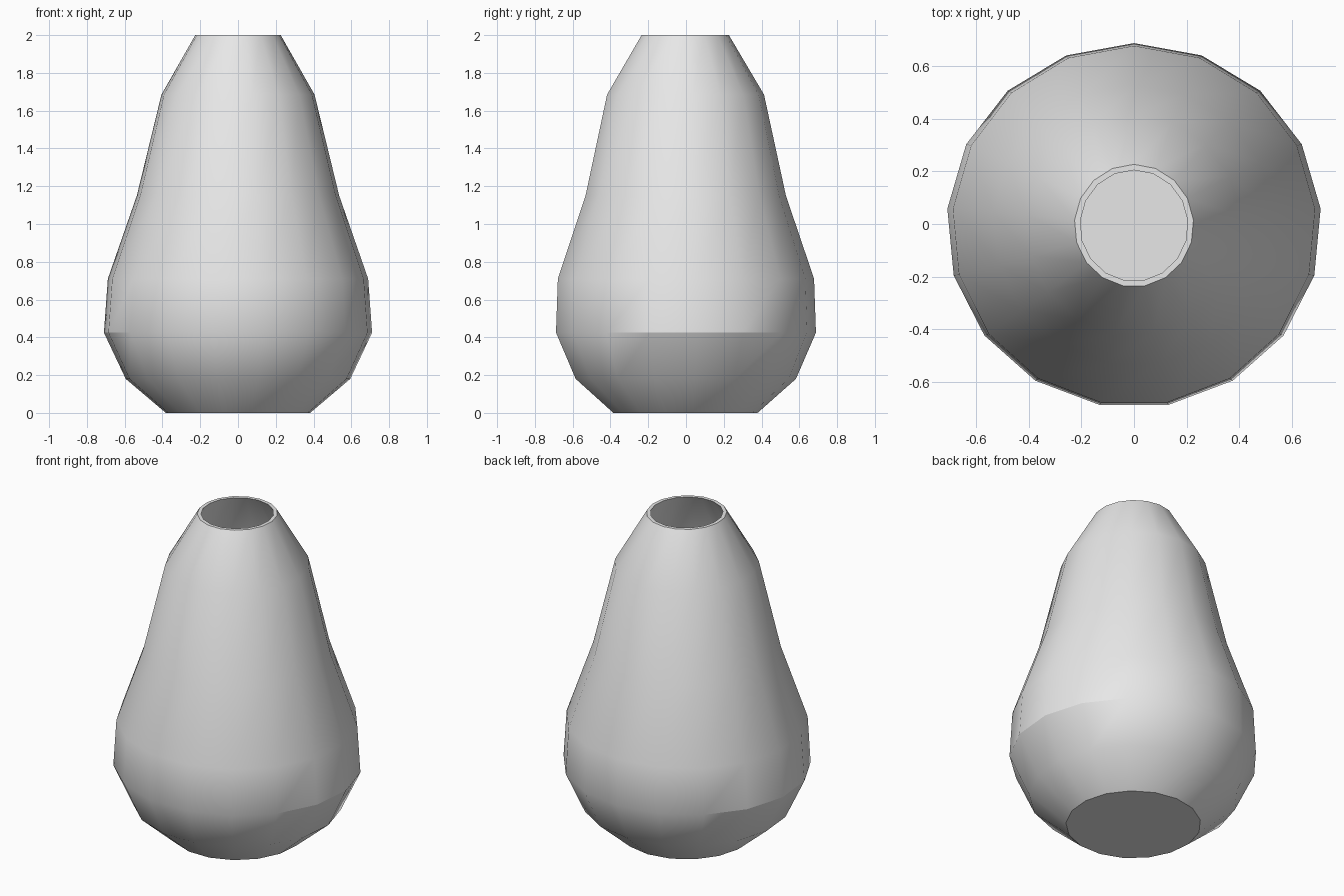
import bpy
import bmesh
import math

cube = bpy.data.objects.get("Cube")
if cube:
    bpy.data.objects.remove(cube, do_unlink=True)

SIDES = 17
WALL = 0.022
SHIFT_Y = -0.006

# Outer profile from base to rim: half width in x, half depth in y, height
OUTER = [
    (0.384, 0.385, 0.0),
    (0.597, 0.588, 0.18),
    (0.713, 0.694, 0.425),
    (0.692, 0.684, 0.71),
    (0.538, 0.535, 1.15),
    (0.407, 0.419, 1.685),
    (0.227, 0.233, 2.0),
]
# Inner profile from rim back down to the raised floor
inner = [(rx - WALL, ry - WALL, max(z, WALL)) for rx, ry, z in reversed(OUTER)]


def add_ring(bm, rx, ry, z):
    """One ring of vertices with a corner pointing to the back."""
    angles = [math.pi / 2 + math.tau * i / SIDES for i in range(SIDES)]
    return [bm.verts.new((rx * math.cos(a), SHIFT_Y + ry * math.sin(a), z))
            for a in angles]


# Glaze colour
grey = bpy.data.materials.new("plain grey")
grey.use_nodes = True
grey.diffuse_color = (0.8, 0.8, 0.8, 1)
grey.node_tree.nodes["Principled BSDF"].inputs["Base Color"].default_value = (0.8, 0.8, 0.8, 1)

# Hollow vase body: outer wall, rim, inner wall, then both floors
bm = bmesh.new()
rings = [add_ring(bm, *p) for p in OUTER + inner]
for low, high in zip(rings, rings[1:]):
    for i in range(SIDES):
        j = (i + 1) % SIDES
        bm.faces.new((low[i], low[j], high[j], high[i]))
bm.faces.new(rings[0][::-1])
bm.faces.new(rings[-1])
bmesh.ops.recalc_face_normals(bm, faces=bm.faces)

mesh = bpy.data.meshes.new("vase")
bm.to_mesh(mesh)
bm.free()
mesh.materials.append(grey)
vase = bpy.data.objects.new("vase", mesh)
bpy.context.collection.objects.link(vase)

# Smooth walls with crisp rim, foot and belly crease
bpy.ops.object.select_all(action="DESELECT")
vase.select_set(True)
bpy.context.view_layer.objects.active = vase
bpy.ops.object.shade_smooth_by_angle(angle=math.radians(27))
